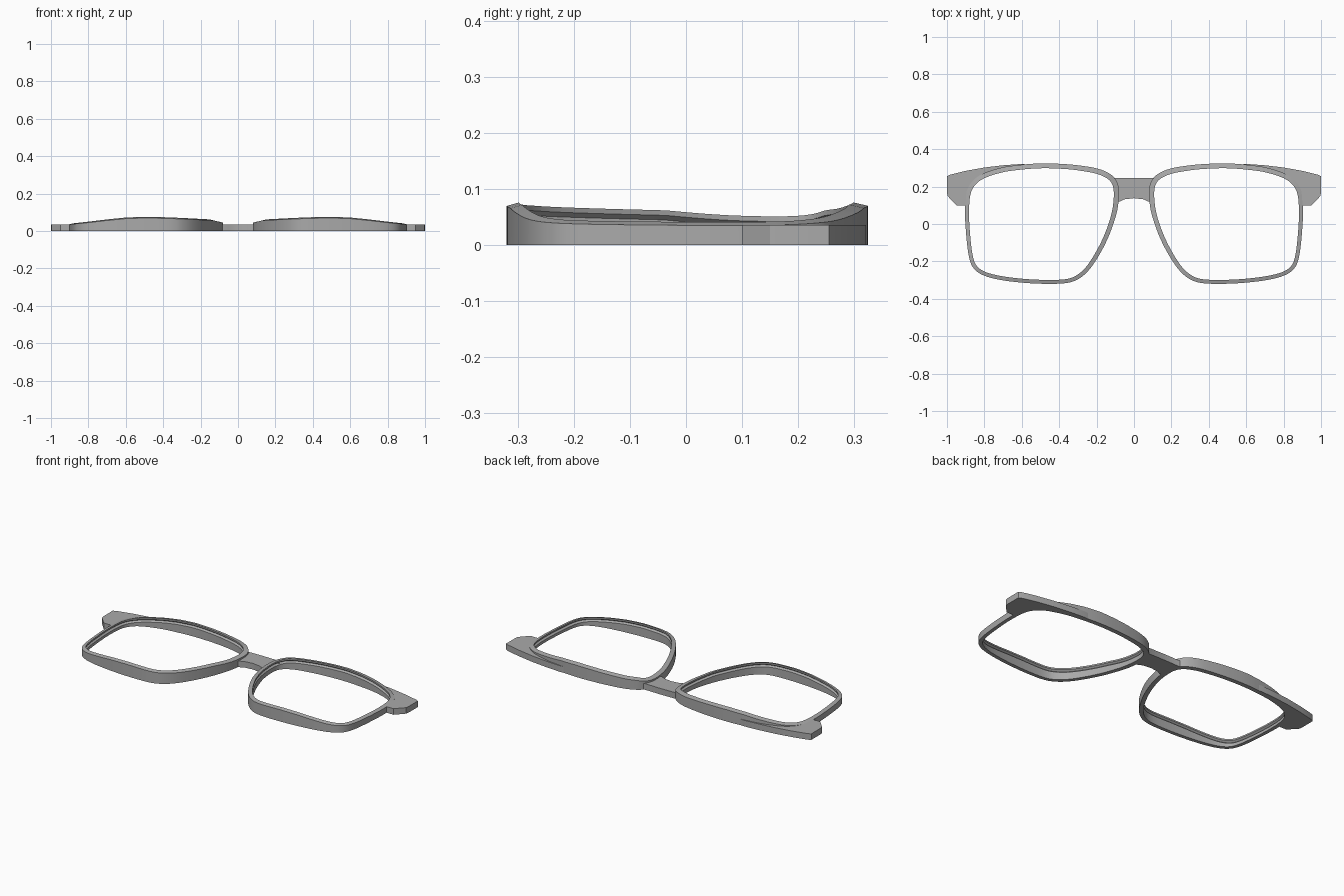
import bpy
import bmesh
from mathutils import Vector

if "Cube" in bpy.data.objects:
    bpy.data.objects.remove(bpy.data.objects["Cube"], do_unlink=True)

grey = bpy.data.materials.new("frame grey")
grey.use_nodes = True
grey.diffuse_color = (0.4, 0.4, 0.4, 1)
grey.node_tree.nodes["Principled BSDF"].inputs["Base Color"].default_value = (0.4, 0.4, 0.4, 1)

PLATE_HEIGHT = 0.036
STEPS = 5

# Left lens opening, clockwise from the nose corner
OPENING = [(0.115, 0.21), (0.18, 0.262), (0.3, 0.287), (0.4, 0.296), (0.5, 0.298),
           (0.6, 0.291), (0.7, 0.277), (0.8, 0.245), (0.852, 0.205), (0.876, 0.15),
           (0.882, 0.05), (0.875, -0.07), (0.862, -0.17), (0.84, -0.225), (0.79, -0.258),
           (0.7, -0.28), (0.58, -0.294), (0.46, -0.299), (0.36, -0.294), (0.3, -0.27),
           (0.245, -0.215), (0.185, -0.115), (0.14, -0.01), (0.112, 0.1)]

# Rim height across the width of one lens
CREST = [(0.08, 0.042), (0.1, 0.05), (0.15, 0.063), (0.3, 0.071), (0.4, 0.075),
         (0.5, 0.077), (0.6, 0.073), (0.7, 0.063), (0.8, 0.051), (0.9, 0.04)]


def smooth_loop(points):
    """Closed Catmull-Rom curve through the points."""
    pts = [Vector(p) for p in points]
    loop = []
    for i in range(len(pts)):
        a, b, c, d = (pts[(i + k) % len(pts)] for k in (-1, 0, 1, 2))
        for s in range(STEPS):
            t = s / STEPS
            loop.append(b + (c - a) * t / 2 + (a * 2 - b * 5 + c * 4 - d) * t * t / 2
                        + (b * 3 - a - c * 3 + d) * t ** 3 / 2)
    return loop


def crest(x):
    """Rim height at x, read from the crest profile."""
    for (xa, za), (xb, zb) in zip(CREST, CREST[1:]):
        if x <= xb:
            t = max(0, (x - xa) / (xb - xa))
            return za + (zb - za) * t
    return CREST[-1][1]


def finish(name, bm, mirrored=True):
    bmesh.ops.recalc_face_normals(bm, faces=bm.faces)
    mesh = bpy.data.meshes.new(name)
    bm.to_mesh(mesh)
    bm.free()
    mesh.materials.append(grey)
    obj = bpy.data.objects.new(name, mesh)
    bpy.context.collection.objects.link(obj)
    if mirrored:
        obj.modifiers.new("Mirror", "MIRROR").use_mirror_merge = False
    bpy.ops.object.select_all(action="DESELECT")
    obj.select_set(True)
    bpy.context.view_layer.objects.active = obj
    bpy.ops.object.shade_smooth_by_angle(angle=0.5)
    return obj


def plate(name, outline, mirrored=True):
    """Flat-topped slab standing on the ground."""
    bm = bmesh.new()
    base = bm.faces.new([bm.verts.new((x, y, 0)) for x, y in outline])
    grown = bmesh.ops.extrude_face_region(bm, geom=[base], use_keep_orig=True)
    top = [v for v in grown["geom"] if isinstance(v, bmesh.types.BMVert)]
    bmesh.ops.translate(bm, verts=top, vec=(0, 0, PLATE_HEIGHT))
    return finish(name, bm, mirrored)


# Lens rims: a grooved section swept around the opening
loop = smooth_loop(OPENING)
outward = []
for i, p in enumerate(loop):
    tangent = (loop[(i + 1) % len(loop)] - loop[i - 1]).normalized()
    outward.append(Vector((-tangent.y, tangent.x)))


def rim_width(p):
    slim_side = 0.021 + 0.005 * max(0, min(1, p.y / 0.3))
    return slim_side + 0.006 * max(0, 1 - p.x / 0.35)


bm = bmesh.new()
rings = []
for p, n in zip(loop, outward):
    h, w = crest(p.x), rim_width(p)
    section = [(0, 0), (0, h - 0.026), (0.01, h - 0.018), (0, h - 0.01),
               (0, h - 0.001), (w, h - 0.007), (w, 0)]
    rings.append([bm.verts.new((*(p + n * d), z)) for d, z in section])
for i, ring in enumerate(rings):
    after = rings[(i + 1) % len(rings)]
    for k in range(len(ring)):
        m = (k + 1) % len(ring)
        bm.faces.new((ring[k], ring[m], after[m], after[k]))
finish("lens_rims", bm)

# End pieces: hinge blocks blending into the brow
inner_edge = [tuple(p + n * rim_width(p) * 0.7) for p, n in zip(loop, outward)
              if p.x > 0.52 and p.y > 0.1]
tip = [(0.9, 0.1), (0.95, 0.1), (0.997, 0.15), (1, 0.17), (1, 0.255), (0.985, 0.263),
       (0.9, 0.284), (0.8, 0.302), (0.7, 0.314), (0.6, 0.321)]
plate("end_pieces", inner_edge + tip)

# Bridge between the rims
half = [(0, 0.138), (0.05, 0.132), (0.075, 0.12), (0.097, 0.12), (0.098, 0.2),
        (0.13, 0.243), (0.13, 0.258), (0.1, 0.245), (0, 0.247)]
plate("bridge", half + [(-x, y) for x, y in reversed(half[1:-1])], mirrored=False)
